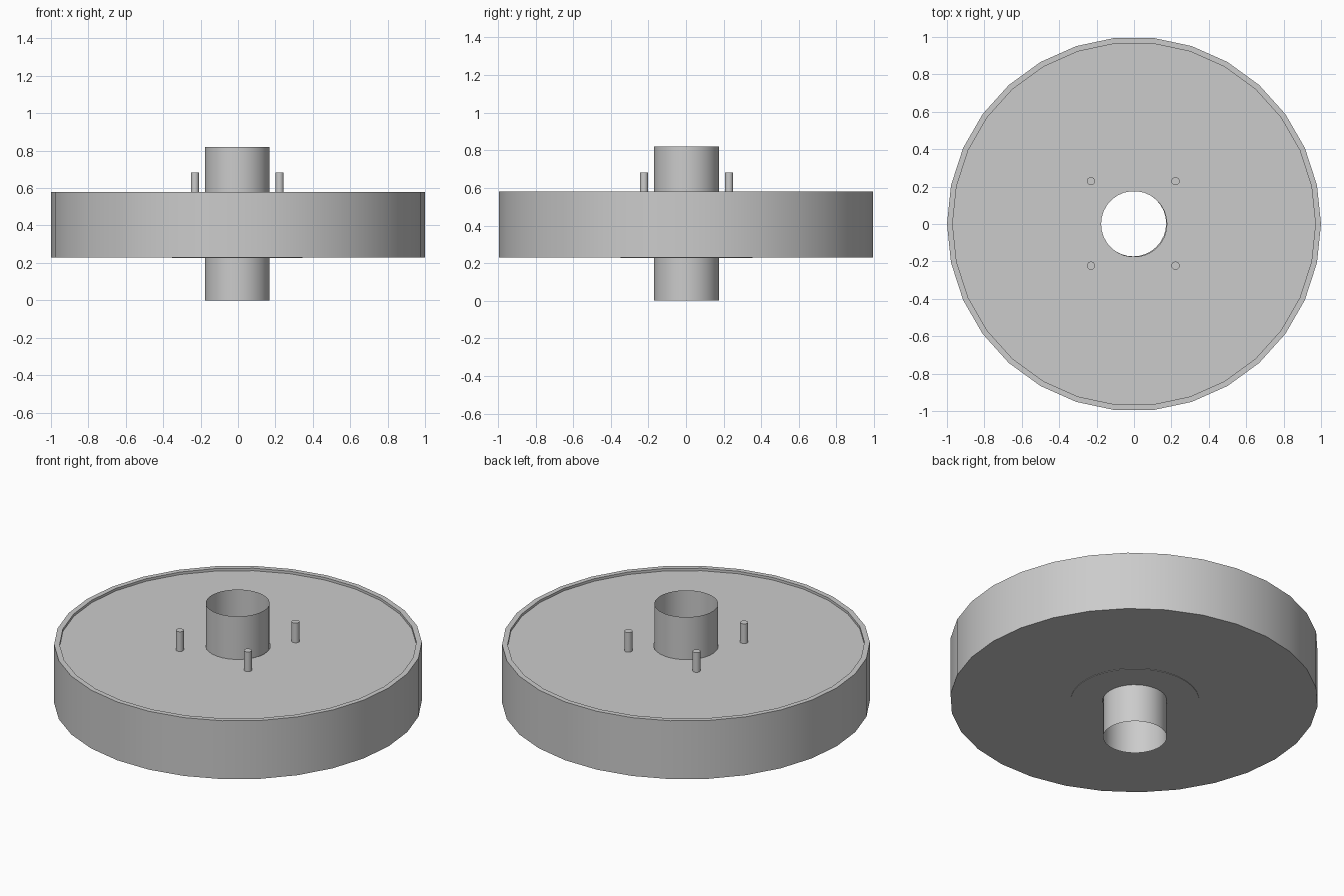
import bpy, bmesh, math

if "Cube" in bpy.data.objects:
    bpy.data.objects.remove(bpy.data.objects["Cube"])

CX, CY = -0.004, 0.003  # hub centre


def lathe(name, profile, sides, centre=(0, 0), closed=False):
    """Revolve (radius, z) points around a vertical axis."""
    bm = bmesh.new()
    rings = []
    for r, z in profile:
        if r == 0:
            rings.append([bm.verts.new((centre[0], centre[1], z))] * sides)
            continue
        ring = []
        for i in range(sides):
            a = 2 * math.pi * i / sides
            ring.append(bm.verts.new((centre[0] + r * math.cos(a),
                                      centre[1] + r * math.sin(a), z)))
        rings.append(ring)
    pairs = list(zip(rings, rings[1:]))
    if closed:
        pairs.append((rings[-1], rings[0]))
    for a, b in pairs:
        for i in range(sides):
            j = (i + 1) % sides
            corners = list(dict.fromkeys((a[i], a[j], b[j], b[i])))
            bm.faces.new(corners)
    if closed:
        bmesh.ops.recalc_face_normals(bm, faces=bm.faces)
    mesh = bpy.data.meshes.new(name)
    bm.to_mesh(mesh)
    bm.free()
    ob = bpy.data.objects.new(name, mesh)
    bpy.context.collection.objects.link(ob)
    bpy.ops.object.select_all(action='DESELECT')
    ob.select_set(True)
    bpy.context.view_layer.objects.active = ob
    bpy.ops.object.shade_smooth_by_angle(angle=math.radians(30))
    return ob


# Drum with a thin raised lip around a shallow recessed top
lathe("drum", [(0.176, 0.23), (1.0, 0.23), (1.0, 0.58), (0.97, 0.58),
               (0.97, 0.565), (0.176, 0.565)], 30)

# Open thin-walled tube through the middle
lathe("hub_tube", [(0.173, 0.0), (0.173, 0.82)], 48, (CX, CY))

# Very shallow collar on the underside
lathe("bottom_collar", [(0.176, 0.227), (0.35, 0.227), (0.35, 0.232),
                        (0.176, 0.232)], 32, (CX, CY), closed=True)

# Four pins around the hub
for sx, side in ((-1, "left"), (1, "right")):
    for sy, end in ((-1, "front"), (1, "back")):
        lathe(f"pin_{end}_{side}",
              [(0.022, 0.56), (0.022, 0.683), (0, 0.683)], 16,
              (CX + sx * 0.226, CY + sy * 0.226))
